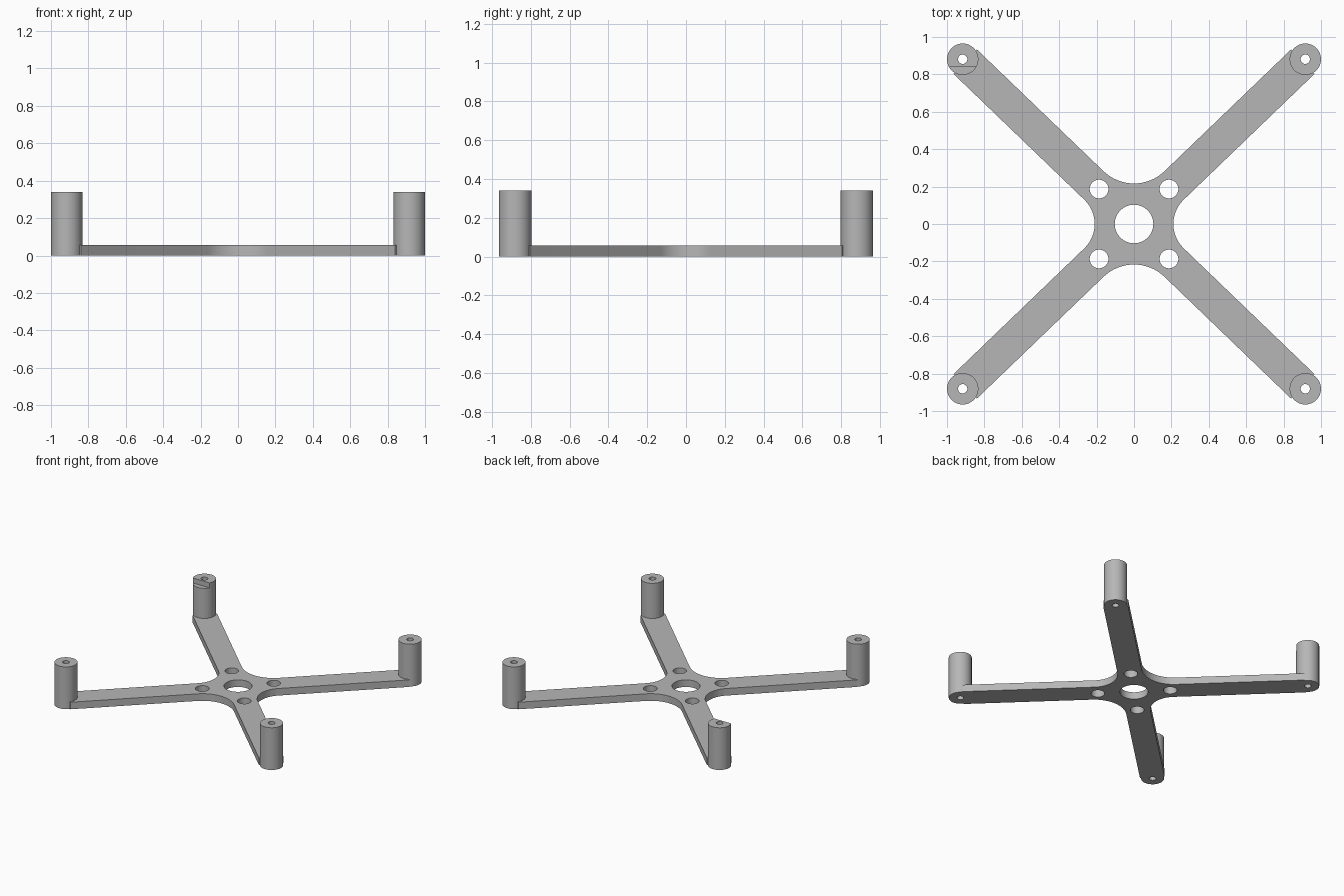
import bpy
import bmesh
from math import atan2, cos, sin, pi, radians
from mathutils import Matrix, Vector

if "Cube" in bpy.data.objects:
    bpy.data.objects.remove(bpy.data.objects["Cube"], do_unlink=True)

PX, PY = 0.916, 0.881          # post centre
POST_R, POST_H = 0.084, 0.34
THICK = 0.057                  # plate thickness
HALF = 0.0905                  # half width of an arm
ANGLE = atan2(PY, PX)          # direction of an arm
CORNERS = [(1, 1), (-1, 1), (-1, -1), (1, -1)]

grey = bpy.data.materials.new("grey plastic")
grey.use_nodes = True
grey.diffuse_color = (0.47, 0.47, 0.47, 1)
grey.node_tree.nodes["Principled BSDF"].inputs["Base Color"].default_value = grey.diffuse_color


def make_object(name, bm):
    bmesh.ops.recalc_face_normals(bm, faces=bm.faces)
    mesh = bpy.data.meshes.new(name)
    bm.to_mesh(mesh)
    bm.free()
    mesh.materials.append(grey)
    ob = bpy.data.objects.new(name, mesh)
    bpy.context.collection.objects.link(ob)
    return ob


def add_cylinder(bm, x, y, radius, z0, z1, sides):
    bmesh.ops.create_cone(bm, cap_ends=True, segments=sides, radius1=radius, radius2=radius,
                          depth=z1 - z0, matrix=Matrix.Translation((x, y, (z0 + z1) / 2)))


def cut(ob, cutter):
    cutter.hide_render = True
    mod = ob.modifiers.new("cut", 'BOOLEAN')
    mod.operation, mod.solver, mod.object = 'DIFFERENCE', 'EXACT', cutter
    select(ob)
    bpy.ops.object.modifier_apply(modifier=mod.name)
    bpy.data.objects.remove(cutter, do_unlink=True)


def select(ob):
    bpy.ops.object.select_all(action='DESELECT')
    ob.select_set(True)
    bpy.context.view_layer.objects.active = ob


def smooth(ob):
    select(ob)
    bpy.ops.object.shade_smooth_by_angle(angle=radians(30))


# Cross-shaped plate: a fillet in each valley, then the two corners of the next arm
outline = []
steps = 16
for k, (sx, sy) in enumerate(CORNERS):
    facing = k * pi / 2
    span, radius = (pi / 2 - ANGLE, 0.18) if k % 2 == 0 else (ANGLE, 0.235)
    centre = Vector((cos(facing), sin(facing))) * (HALF + radius) / cos(span)
    for i in range(steps + 1):
        a = facing + pi + span - 2 * span * i / steps
        outline.append(centre + radius * Vector((cos(a), sin(a))))
    along = Vector((sx * PX, sy * PY)).normalized()
    side = Vector((-along.y, along.x))
    tip = Vector((sx * PX, sy * PY)) - along * 0.018
    outline += [tip - side * HALF, tip + side * HALF]

bm = bmesh.new()
base = bm.faces.new([bm.verts.new((p.x, p.y, 0)) for p in outline])
top = bmesh.ops.extrude_face_region(bm, geom=[base])
bmesh.ops.translate(bm, vec=(0, 0, THICK),
                    verts=[v for v in top["geom"] if isinstance(v, bmesh.types.BMVert)])
plate = make_object("cross_plate", bm)

# Centre bore, four mounting holes and the screw holes under the posts
bm = bmesh.new()
add_cylinder(bm, 0, 0, 0.103, -0.1, 0.2, 64)
for sx, sy in CORNERS:
    add_cylinder(bm, sx * 0.187, sy * 0.187, 0.05, -0.1, 0.2, 40)
    add_cylinder(bm, sx * PX, sy * PY, 0.025, -0.1, 0.2, 24)
cut(plate, make_object("plate_holes", bm))
smooth(plate)

# Hollow corner posts
names = ["back_left_post", "back_right_post", "front_right_post", "front_left_post"]
for name, (sx, sy) in zip(names, CORNERS):
    x, y = sx * PX, sy * PY
    bm = bmesh.new()
    add_cylinder(bm, x, y, POST_R, 0, POST_H, 64)
    post = make_object(name, bm)
    bm = bmesh.new()
    add_cylinder(bm, x, y, 0.025, -0.1, POST_H + 0.1, 24)
    cut(post, make_object("screw_hole", bm))
    # One post has a step cut into the front of its top
    if (sx, sy) == (-1, 1):
        bm = bmesh.new()
        bmesh.ops.create_cube(bm, size=0.2, matrix=Matrix.Translation((x, 0.74, POST_H + 0.06)))
        cut(post, make_object("step_cutter", bm))
    smooth(post)
